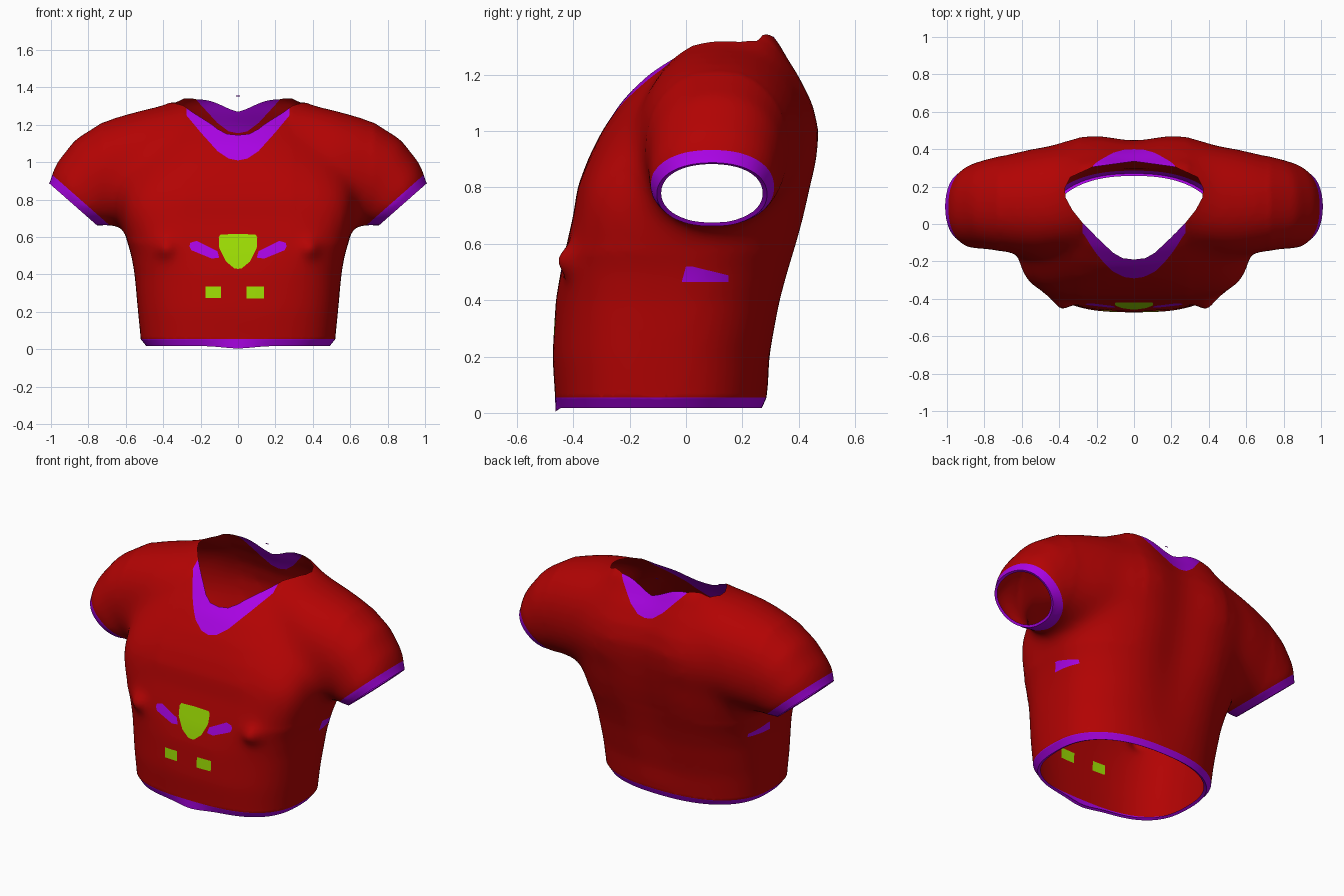
import bpy, bmesh, math
from mathutils import Vector

if "Cube" in bpy.data.objects:
    bpy.data.objects.remove(bpy.data.objects["Cube"])


def material(name, rgb):
    m = bpy.data.materials.new(name)
    m.diffuse_color = (*rgb, 1)
    m.use_nodes = True
    m.node_tree.nodes["Principled BSDF"].inputs["Base Color"].default_value = m.diffuse_color
    return m


RED, PURPLE, GREEN = 0, 1, 2
MATS = [material("red cloth", (0.45, 0.001, 0.001)),
        material("purple trim", (0.40, 0.001, 0.78)),
        material("lime patch", (0.34, 0.73, 0.001))]
SEG = 64


def spow(v, p):
    return math.copysign(abs(v) ** p, v)


def loft(bm, rings):
    """Closed tube through a list of point rings."""
    loops = [[bm.verts.new(p) for p in ring] for ring in rings]
    for a, b in zip(loops, loops[1:]):
        for i in range(SEG):
            j = (i + 1) % SEG
            bm.faces.new((a[i], a[j], b[j], b[i]))
    bm.faces.new(loops[0][::-1])
    bm.faces.new(loops[-1])


def torso_ring(z, w, yf, yb, nf):
    pts = []
    for i in range(SEG):
        a = 2 * math.pi * i / SEG
        c, s = math.cos(a), math.sin(a)
        n = (2.8 if z > .8 else 2.4) if s > 0 else nf
        pts.append((w * spow(c, 2 / n),
                    (yf + yb) / 2 + (yb - yf) / 2 * spow(s, 2 / n), z))
    return pts


def sleeve_ring(side, xt, zt, xb, zb, yf, yb):
    pts = []
    for i in range(SEG):
        a = 2 * math.pi * i / SEG
        u, v = spow(math.cos(a), 0.92), spow(math.sin(a), 0.92)
        pts.append((side * ((xt + xb) / 2 + (xt - xb) / 2 * u),
                    (yf + yb) / 2 + (yb - yf) / 2 * v,
                    (zt + zb) / 2 + (zt - zb) / 2 * u))
    return pts


# Solid body: height, half width, front y, back y, front squareness
TORSO = [(-0.1, .51, -.46, .275, 2.8), (0.05, .52, -.464, .285, 2.8),
         (0.2, .535, -.474, .303, 2.8), (0.4, .553, -.462, .35, 3), (0.5, .57, -.445, .38, 3.3),
         (0.6, .60, -.423, .412, 3.9), (0.7, .622, -.40, .438, 4.6), (0.8, .63, -.385, .46, 4.6),
         (0.9, .625, -.348, .478, 3.6), (1.0, .60, -.298, .487, 2.8), (1.1, .56, -.232, .464, 2.3),
         (1.2, .49, -.14, .414, 2.2), (1.26, .44, -.065, .376, 2.2), (1.32, .38, .02, .344, 2.3),
         (1.36, .28, .08, .314, 2.3)]
# Sleeve: top x z, bottom x z, front y, back y
SLEEVE = [(.28, 1.33, .36, .70, -.14, .43), (.5, 1.285, .54, .67, -.175, .41),
          (.7, 1.23, .62, .66, -.155, .377), (.87, 1.122, .68, .66, -.135, .348),
          (.967, 1.0, .71, .66, -.132, .327), (.992, .945, .735, .66, -.13, .31),
          (1.006, .888, .765, .675, -.10, .285), (1.05, .83, .81, .618, -.085, .27)]

bm = bmesh.new()
loft(bm, [torso_ring(*r) for r in TORSO])
for side in (1, -1):
    loft(bm, [sleeve_ring(side, *r) for r in SLEEVE])
bmesh.ops.recalc_face_normals(bm, faces=bm.faces)
mesh = bpy.data.meshes.new("shirt")
bm.to_mesh(mesh)
bm.free()
shirt = bpy.data.objects.new("shirt", mesh)
bpy.context.collection.objects.link(shirt)
bpy.context.view_layer.objects.active = shirt
shirt.select_set(True)

# Fuse the body and sleeves into one soft surface
fuse = shirt.modifiers.new("fuse", 'REMESH')
fuse.mode, fuse.voxel_size = 'VOXEL', 0.02
soften = shirt.modifiers.new("soften", 'SMOOTH')
soften.factor, soften.iterations = 0.5, 16
for name in ("fuse", "soften"):
    bpy.ops.object.modifier_apply(modifier=name)

bm = bmesh.new()
bm.from_mesh(shirt.data)

# Blend the armholes further
armhole = [v for v in bm.verts if .3 < abs(v.co.x) < .72 and v.co.z > .58]
for _ in range(30):
    bmesh.ops.smooth_vert(bm, verts=armhole, factor=0.5, use_axis_x=True,
                          use_axis_y=True, use_axis_z=True)
bm.normal_update()

# Chest points and the shallow groove down the back
for v in bm.verts:
    x, y, z = v.co
    if v.normal.y < 0:
        r2 = (abs(x) - .39) ** 2 + (z - .54) ** 2
        v.co.y -= .036 * math.exp(-r2 / .05 ** 2) + .012 * math.exp(-r2 / .11 ** 2)
    elif z > 0.1:
        fade = min(1, (z - .1) / .5) * min(1, v.normal.y * 1.6)
        v.co.y -= .036 * math.exp(-(x / .17) ** 2) * fade
bm.normal_update()


def mid(f):
    return f.calc_center_median()


def slice_faces(co, no, keep, clear=False):
    """Cut only the faces accepted by keep along a plane."""
    faces = [f for f in bm.faces if keep(f)]
    geom = set(faces)
    for f in faces:
        geom.update(f.edges)
        geom.update(f.verts)
    bmesh.ops.bisect_plane(bm, geom=list(geom), dist=1e-5, plane_co=co,
                           plane_no=no, clear_outer=clear)


def region(poly, ax, lo, sign):
    """Cut a convex outline, seen along the remaining axis, into the surface."""
    i, j = ax
    k = 3 - i - j
    us, vs = [p[0] for p in poly], [p[1] for p in poly]
    cu, cv = sum(us) / len(us), sum(vs) / len(vs)

    def near(f):
        c = mid(f)
        return (f.normal[k] * sign > 0 and c[k] * sign > lo
                and min(us) - .04 < c[i] < max(us) + .04
                and min(vs) - .04 < c[j] < max(vs) + .04)
    planes = []
    for p, q in zip(poly, poly[1:] + poly[:1]):
        co, no = Vector(), Vector()
        co[i], co[j] = p
        no[i], no[j] = q[1] - p[1], p[0] - q[0]
        if no[i] * (cu - p[0]) + no[j] * (cv - p[1]) > 0:
            no = -no
        planes.append((co, no.normalized()))
        slice_faces(co, no, near)
    bm.normal_update()
    return [f for f in bm.faces if near(f) and
            all((mid(f) - co).dot(no) < 0 for co, no in planes)]


def paint(faces, mat):
    for f in faces:
        f.material_index = mat


def mirrored(half):
    """Close a right-hand outline that begins and ends on the centre line."""
    return half + [(-u, v) for u, v in half[-2:0:-1]]


def lip(pick, centre, scale, lift):
    """Fold the edge of an opening inward."""
    edges = [e for e in bm.edges if e.is_boundary and pick(e.verts[0].co)]
    for g in bmesh.ops.extrude_edge_only(bm, edges=edges)["geom"]:
        if isinstance(g, bmesh.types.BMVert):
            g.co = centre + (g.co - centre) * scale + lift
        elif isinstance(g, bmesh.types.BMFace):
            g.material_index = PURPLE


# Hem opening, its rolled trim and the small dip at the front
slice_faces((0, 0, .018), (0, 0, -1), lambda f: True, True)
slice_faces((0, 0, .054), (0, 0, 1), lambda f: mid(f).z < .2)
paint([f for f in bm.faces if mid(f).z < .054], PURPLE)
for v in bm.verts:
    if v.co.z < .053:
        t = (.054 - v.co.z) / .036
        dip = math.exp(-(v.co.x / .12) ** 2) if v.co.y < 0 else 0
        v.co.x *= 1 - .05 * t
        v.co.y = -.09 + (v.co.y + .09) * (1 - .035 * t * (1 - dip))
        v.co.z -= .013 * t * dip
lip(lambda p: p.z < .1, Vector((0, -.09, .015)), .965, Vector((0, 0, .008)))

# Cuff openings and their trim
for side in (1, -1):
    no = Vector((side * .66, 0, -.75)).normalized()
    co = Vector((side * .885, 0, .778))

    def on_sleeve(f, side=side):
        return mid(f).x * side > .66
    slice_faces(co, no, on_sleeve, True)
    band = co - no * .045
    slice_faces(band, no, on_sleeve)
    paint([f for f in bm.faces if on_sleeve(f)
           and (mid(f) - band).dot(no) > 0], PURPLE)
    lip(lambda p: p.x * side > .7, Vector((side * .885, .092, .778)), .92, no * -.005)

# Neck trim, front and back, then the neck opening
paint(region(mirrored([(0, 1.01), (.05, 1.02), (.11, 1.06), (.2, 1.16), (.275, 1.25),
                       (.275, 1.4), (0, 1.4)]), (0, 2), -.1, -1), PURPLE)
paint(region(mirrored([(0, 1.155), (.05, 1.165), (.11, 1.21), (.22, 1.33), (.22, 1.42),
                       (0, 1.42)]), (0, 2), .2, 1), PURPLE)
hole = set(region(mirrored([(0, -.19), (.06, -.183), (.11, -.155), (.18, -.09), (.27, .0),
                            (.33, .075), (.365, .14), (.37, .19), (.34, .25), (.22, .305),
                            (0, .335)]), (0, 1), .95, 1))
hole.update(f for f in bm.faces if mid(f).z > .95 and abs(mid(f).x) < .2 and 0 < mid(f).y < .26)
bmesh.ops.delete(bm, geom=list(hole), context='FACES')

# Chest patch with a band on each side
paint(region(mirrored([(0, .617), (.088, .62), (.103, .6), (.1, .54), (.065, .47),
                       (.02, .433), (0, .43)]), (0, 2), .1, -1), GREEN)
# Plain blocks under the chest patch
for x0, x1, z0, z1 in ((-.175, -.09, .275, .335), (.045, .14, .272, .335)):
    paint(region([(x0, z0), (x1, z0), (x1, z1), (x0, z1)], (0, 2), .1, -1), GREEN)
for s in (1, -1):
    paint(region([(s * u, v) for u, v in ((.26, .55), (.255, .57), (.22, .58), (.11, .525),
                  (.10, .49), (.14, .485), (.25, .53))], (0, 2), .1, -1), PURPLE)
    # Small tab below each arm
    paint(region([(-.015, .465), (.0, .52), (.02, .52), (.15, .488), (.15, .465)],
                 (1, 2), .3, s), PURPLE)

bm.to_mesh(shirt.data)
bm.free()
for m in MATS:
    shirt.data.materials.append(m)
bpy.ops.object.shade_smooth_by_angle(angle=math.radians(50))
